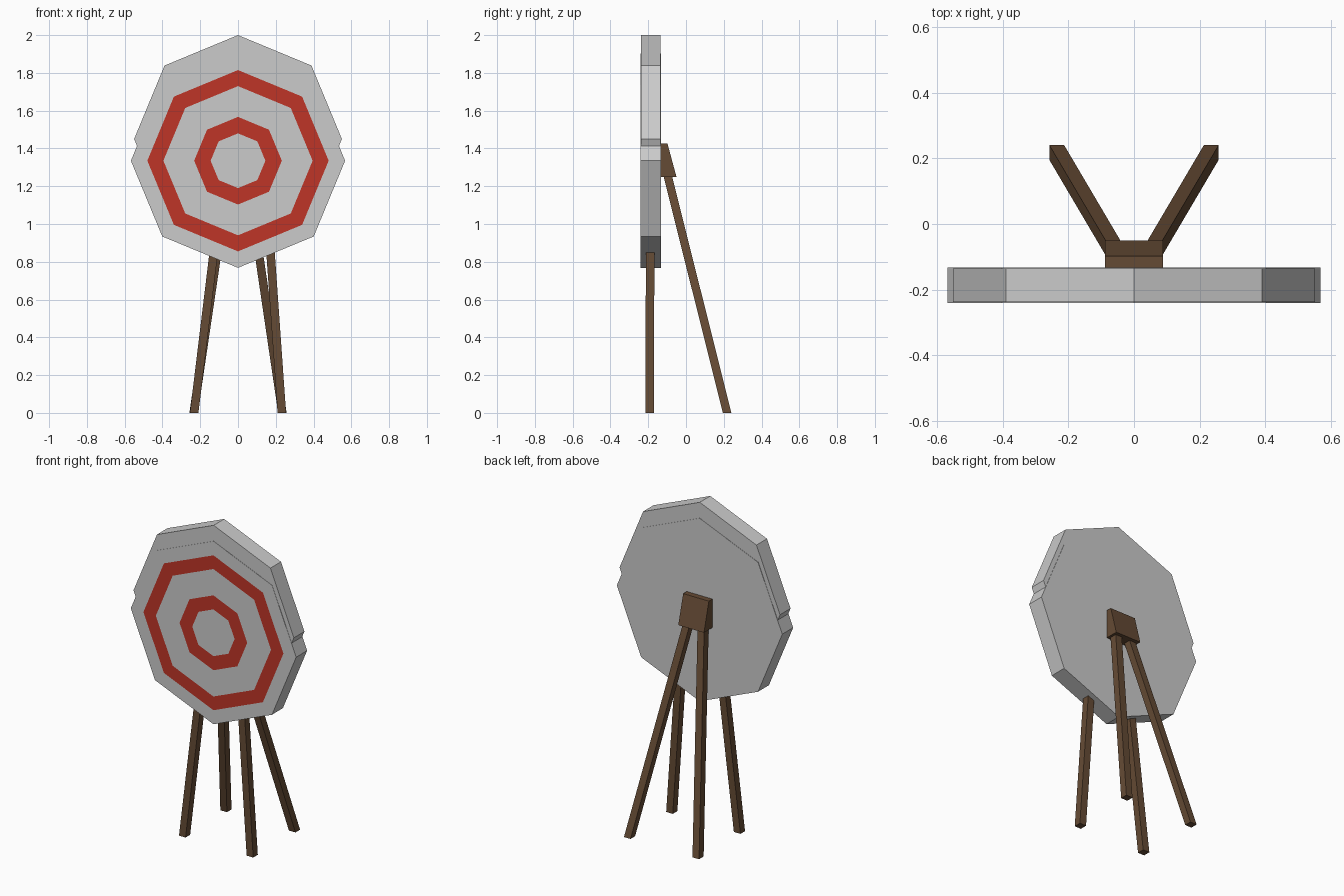
import bpy
import bmesh
from math import pi, sin, cos

if "Cube" in bpy.data.objects:
    bpy.data.objects.remove(bpy.data.objects["Cube"])


def material(name, color):
    m = bpy.data.materials.new(name)
    m.diffuse_color = color
    m.use_nodes = True
    m.node_tree.nodes["Principled BSDF"].inputs["Base Color"].default_value = m.diffuse_color
    return m


WOOD = material("wood", (0.13, 0.07, 0.035, 1))
RED = material("red_paint", (0.52, 0.035, 0.02, 1))


def make(name, bm, mat=None):
    bmesh.ops.recalc_face_normals(bm, faces=bm.faces)
    mesh = bpy.data.meshes.new(name)
    bm.to_mesh(mesh)
    bm.free()
    if mat:
        mesh.materials.append(mat)
    ob = bpy.data.objects.new(name, mesh)
    bpy.context.collection.objects.link(ob)
    return ob


def loft(name, loop_a, loop_b, mat=None):
    """Closed solid between two matching loops."""
    bm = bmesh.new()
    a = [bm.verts.new(p) for p in loop_a]
    b = [bm.verts.new(p) for p in loop_b]
    n = len(a)
    bm.faces.new(a)
    bm.faces.new(b[::-1])
    for i in range(n):
        j = (i + 1) % n
        bm.faces.new((a[i], b[i], b[j], a[j]))
    return make(name, bm, mat)


def octagon(r, y, z):
    return [(r * sin(i * pi / 4), y, z + r * cos(i * pi / 4)) for i in range(8)]


def ring(name, r_out, r_in, y, z):
    """Flat painted ring on the board face."""
    bm = bmesh.new()
    o = [bm.verts.new(p) for p in octagon(r_out, y, z)]
    i_ = [bm.verts.new(p) for p in octagon(r_in, y, z)]
    for i in range(8):
        j = (i + 1) % 8
        bm.faces.new((o[i], i_[i], i_[j], o[j]))
    ob = make(name, bm, RED)
    # face the front
    if ob.data.polygons[0].normal.y > 0:
        ob.data.flip_normals()


def square(x, y, z, h=0.0225):
    return [(x + sx * h, y + sy * h, z) for sx, sy in ((-1, -1), (1, -1), (1, 1), (-1, 1))]


# Target board: two overlapping octagonal slabs
CZ = 1.335
loft("target_board", octagon(0.567, -0.240, CZ), octagon(0.567, -0.133, CZ))
loft("upper_board", octagon(0.55, -0.238, 1.45), octagon(0.55, -0.135, 1.45))

# Painted rings
ring("outer_ring", 0.48, 0.395, -0.2408, CZ)
ring("inner_ring", 0.232, 0.145, -0.2408, CZ)

# Wedge block behind the board
profile = [(-0.136, 1.425), (-0.098, 1.425), (-0.05, 1.248), (-0.136, 1.248)]
loft("rear_block", [(-0.088, y, z) for y, z in profile],
     [(0.088, y, z) for y, z in profile], WOOD)

# Front legs lean unevenly, rear legs splay back symmetrically
for side, s, top_x in (("left", -1, 0.125), ("right", 1, 0.170)):
    loft(f"front_leg_{side}", square(s * 0.232, -0.192, 0),
         square(s * top_x, -0.190, 0.88), WOOD)
    loft(f"rear_leg_{side}", square(s * 0.235, 0.2175, 0),
         square(s * 0.049, -0.098, 1.26), WOOD)
